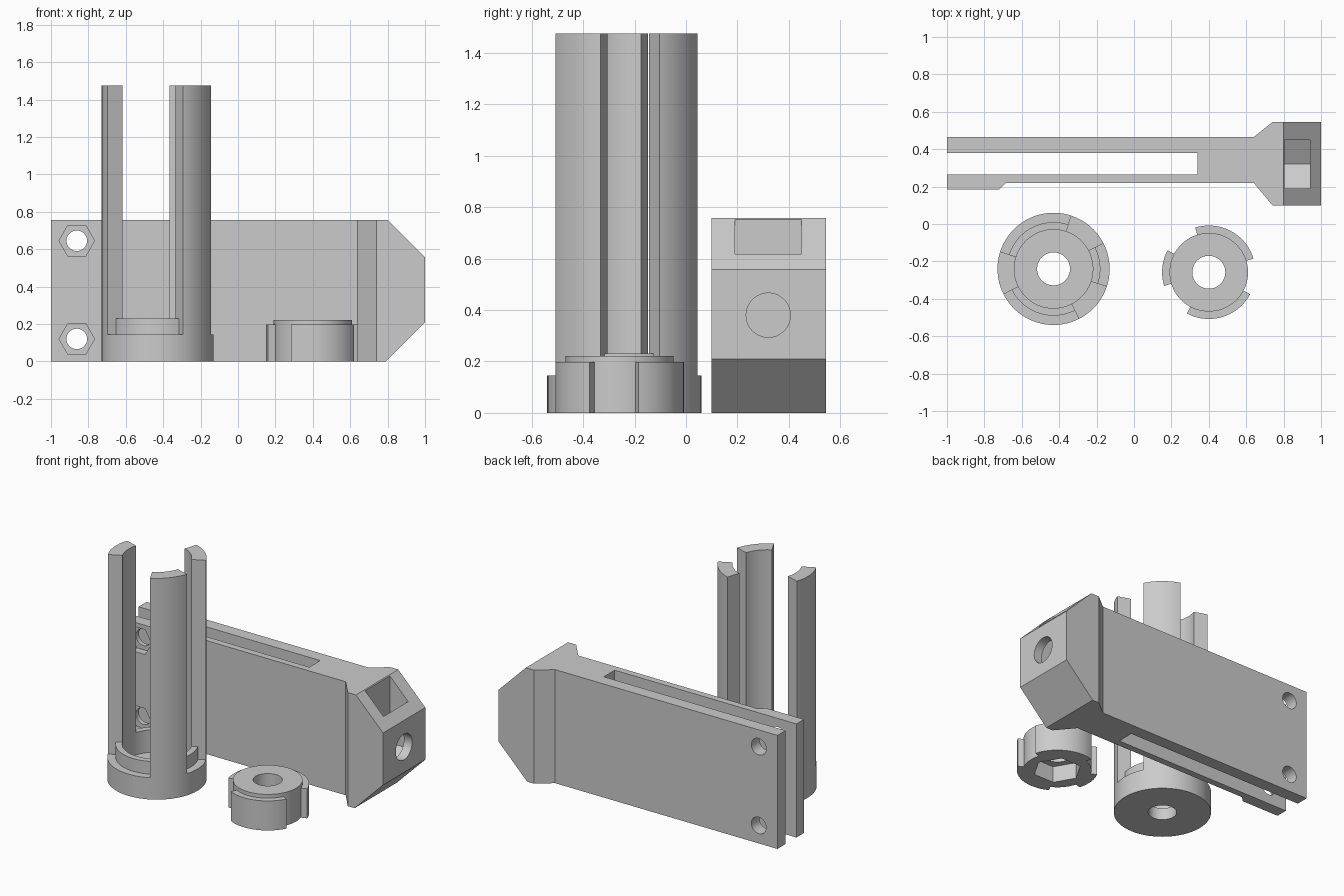
import bpy, bmesh, math
from math import cos, sin, radians

cube = bpy.data.objects.get("Cube")
if cube:
    bpy.data.objects.remove(cube, do_unlink=True)

grey = bpy.data.materials.new("plain grey")
grey.use_nodes = True
grey.diffuse_color = (0.6, 0.6, 0.6, 1)
grey.node_tree.nodes["Principled BSDF"].inputs["Base Color"].default_value = (0.6, 0.6, 0.6, 1)

# Places a 2D profile point at a given depth along an axis
PLACE = {
    "x": lambda a, b, d: (d, a, b),
    "y": lambda a, b, d: (a, d, b),
    "z": lambda a, b, d: (a, b, d),
}


def finish(name, bm):
    bmesh.ops.recalc_face_normals(bm, faces=bm.faces)
    mesh = bpy.data.meshes.new(name)
    bm.to_mesh(mesh)
    bm.free()
    mesh.materials.append(grey)
    ob = bpy.data.objects.new(name, mesh)
    bpy.context.collection.objects.link(ob)
    return ob


def prism(name, points, lo, hi, axis):
    """Extrude a 2D outline along an axis."""
    bm = bmesh.new()
    place = PLACE[axis]
    low = [bm.verts.new(place(a, b, lo)) for a, b in points]
    high = [bm.verts.new(place(a, b, hi)) for a, b in points]
    bm.faces.new(low)
    bm.faces.new(high)
    for i in range(len(points)):
        j = (i + 1) % len(points)
        bm.faces.new((low[i], low[j], high[j], high[i]))
    return finish(name, bm)


def ngon(ca, cb, r, n, phase=0):
    return [(ca + r * cos(radians(phase + 360 * i / n)),
             cb + r * sin(radians(phase + 360 * i / n))) for i in range(n)]


def arc(c, r, a0, a1):
    n = round((a1 - a0) / 5)
    return [(c[0] + r * cos(radians(a0 + (a1 - a0) * i / n)),
             c[1] + r * sin(radians(a0 + (a1 - a0) * i / n))) for i in range(n + 1)]


def sector(name, c, r0, r1, a0, a1, z0, z1):
    """Slice of a ring, or a pie wedge when the inner radius is zero."""
    inner = arc(c, r0, a0, a1)[::-1] if r0 else [c]
    return prism(name, arc(c, r1, a0, a1) + inner, z0, z1, "z")


def lathe(name, c, profile, phase, n=72):
    """Revolve a closed radius/height profile around a vertical axis."""
    bm = bmesh.new()
    rings = []
    for i in range(n):
        a = radians(phase + 360 * i / n)
        rings.append([bm.verts.new((c[0] + r * cos(a), c[1] + r * sin(a), z)) for r, z in profile])
    m = len(profile)
    for i in range(n):
        p, q = rings[i], rings[(i + 1) % n]
        for k in range(m):
            l = (k + 1) % m
            bm.faces.new((p[k], q[k], q[l], p[l]))
    return finish(name, bm)


def combine(ob, tool, mode="DIFFERENCE"):
    mod = ob.modifiers.new("combine", "BOOLEAN")
    mod.operation = mode
    mod.solver = "EXACT"
    mod.object = tool
    bpy.context.view_layer.objects.active = ob
    bpy.ops.object.modifier_apply(modifier=mod.name)
    bpy.data.objects.remove(tool, do_unlink=True)


def smooth(ob):
    bpy.ops.object.select_all(action="DESELECT")
    ob.select_set(True)
    bpy.context.view_layer.objects.active = ob
    bpy.ops.object.shade_smooth_by_angle(angle=radians(30))


# Forked arm: plan outline with the long slot, front pad and wide head
plan = [(-1, 0.185), (-0.72, 0.185), (-0.685, 0.22), (0.64, 0.22), (0.74, 0.1),
        (1.1, 0.1), (1.1, 0.545), (0.74, 0.545), (0.64, 0.465), (-1, 0.465),
        (-1, 0.38), (0.34, 0.38), (0.34, 0.265), (-1, 0.265)]
arm = prism("forked_arm", plan, -0.1, 0.9, "z")
side = [(-1.1, 0), (0.79, 0), (1, 0.21), (1, 0.557), (0.80, 0.757), (-1.1, 0.757)]
combine(arm, prism("side_outline", side, -0.2, 0.8, "y"), "INTERSECT")

# Two cross holes with hexagonal nut recesses in the front pad
for z in (0.12, 0.645):
    combine(arm, prism("pin_cutter", ngon(-0.862, z, 0.055, 32), 0, 0.7, "y"))
    combine(arm, prism("nut_cutter", ngon(-0.862, z, 0.095, 6), 0.1, 0.235, "y"))

# End bolt hole and drop-in nut slot with a pointed bottom
combine(arm, prism("bolt_cutter", ngon(0.32, 0.38, 0.086, 48), 0.6, 1.2, "x"))
slot = [(0.19, 0.9), (0.19, 0.305), (0.32, 0.23), (0.45, 0.305), (0.45, 0.9)]
combine(arm, prism("slot_cutter", slot, 0.805, 0.94, "x"))
smooth(arm)

# Slotted tube: cup with three tall posts and a raised lip between them
tube_c = (-0.43, -0.24)
cup = [(0.088, 0), (0.3, 0), (0.3, 1.475), (0.21, 1.475), (0.21, 0.08), (0.088, 0.08)]
tube = lathe("slotted_tube", tube_c, cup, 29.5)
for a0, a1 in ((-18, 27), (72, 162), (207, 297)):
    combine(tube, sector("gap_cutter", tube_c, 0, 0.4, a0, a1, 0.23, 1.6))
    combine(tube, sector("step_cutter", tube_c, 0.25, 0.4, a0, a1, 0.145, 0.5))
smooth(tube)

# Locking plug: round core with nut socket below and three side tabs
plug_c = (0.4, -0.258)
core = [(0.088, 0), (0.21, 0), (0.21, 0.222), (0.088, 0.222)]
plug = lathe("locking_plug", plug_c, core, 19.5)
combine(plug, prism("socket_cutter", ngon(*plug_c, 0.15, 6), -0.1, 0.11, "z"))
for a0, a1 in ((17, 107), (152, 197), (242, 332)):
    combine(plug, sector("tab", plug_c, 0.19, 0.25, a0, a1, 0, 0.197), "UNION")
smooth(plug)
